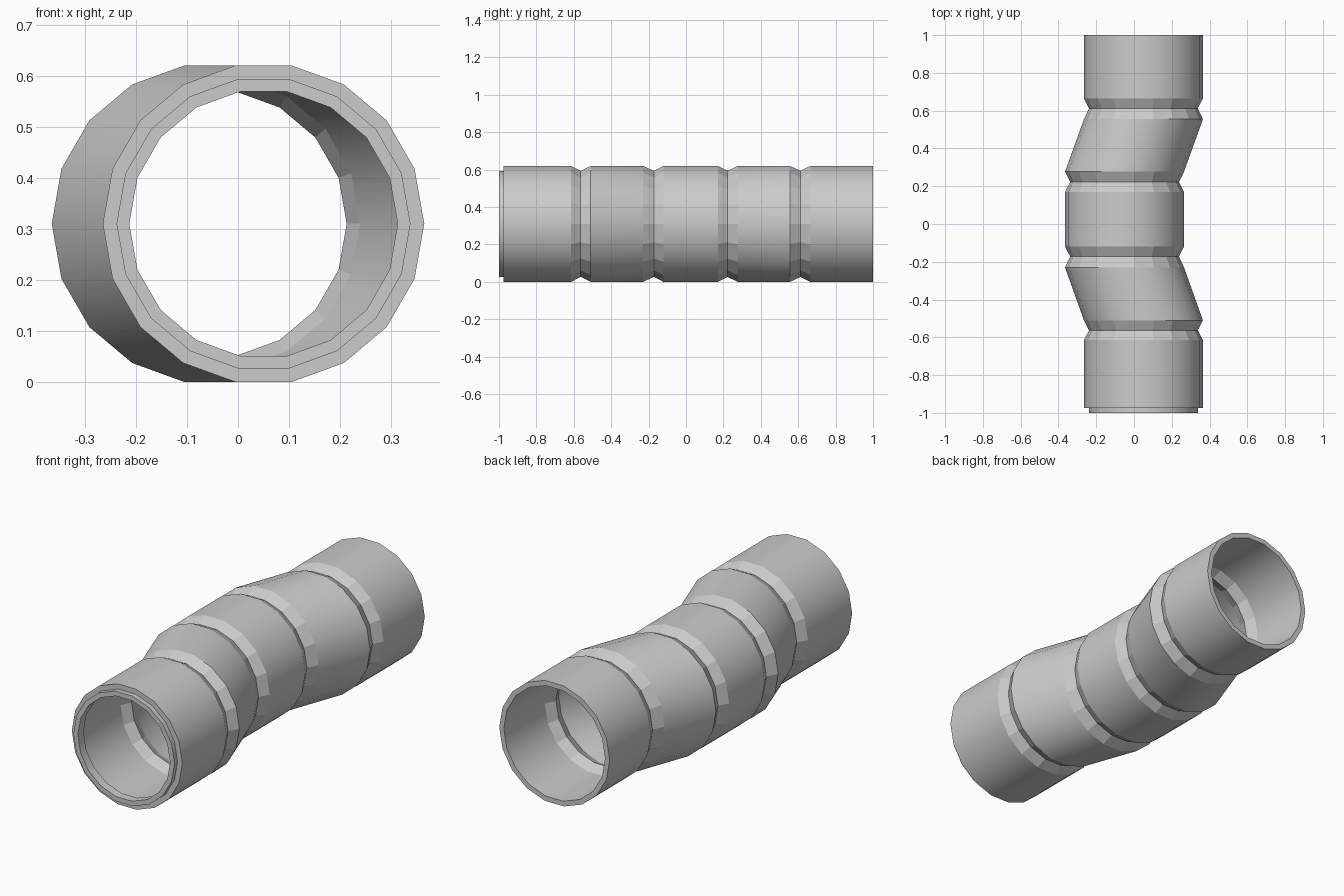
import bpy, math

if "Cube" in bpy.data.objects:
    bpy.data.objects.remove(bpy.data.objects["Cube"])

SIDES = 18
WALL_OUT, WALL_IN = 0.315, 0.289     # barrel radii
GROOVE_OUT, GROOVE_IN = 0.288, 0.263  # radii at the joint grooves
OFF, Z = 0.05, 0.31                   # sideways offset and centre height

# joint grooves: (y before, y at bottom, y after, x centre)
JOINTS = [(-0.615, -0.563, -0.51, OFF),
          (-0.23, -0.172, -0.12, -OFF),
          (0.17, 0.222, 0.277, -OFF),
          (0.555, 0.612, 0.665, OFF)]


def wall(barrel, groove):
    """Rings (y, x centre, radius) along all joints, front to back."""
    rings = []
    for a, b, c, x in JOINTS:
        rings += [(a, x, barrel), (b, x, groove), (c, x, barrel)]
    return rings


# closed loop of rings: front spigot, outer wall, back socket, inner wall
outer = ([(-1, OFF, GROOVE_OUT), (-0.975, OFF, GROOVE_OUT), (-0.975, OFF, WALL_OUT)]
         + wall(WALL_OUT, GROOVE_OUT) + [(1, OFF, WALL_OUT)])
inner = ([(-1, OFF, GROOVE_IN), (-0.955, OFF, GROOVE_IN), (-0.955, OFF, WALL_IN)]
         + wall(WALL_IN, GROOVE_IN) + [(1, OFF, WALL_IN)])
rings = outer + inner[::-1]

verts, faces, smooth = [], [], []
for y, x, r in rings:
    for k in range(SIDES):
        a = math.tau * k / SIDES
        verts.append((x + r * math.cos(a), y, Z + r * math.sin(a)))

n = len(rings)
for i in range(n):
    j = (i + 1) % n
    for k in range(SIDES):
        m = (k + 1) % SIDES
        faces.append((i * SIDES + k, i * SIDES + m, j * SIDES + m, j * SIDES + k))
        # barrels are smooth, groove bevels and rims are flat
        smooth.append(abs(rings[i][2] - rings[j][2]) < 1e-6)

mesh = bpy.data.meshes.new("offset_pipe")
mesh.from_pydata(verts, [], faces)
mesh.flip_normals()
for p, s in zip(mesh.polygons, smooth):
    p.use_smooth = s
mesh.update()

# make sure normals face outward
import bmesh
bm = bmesh.new()
bm.from_mesh(mesh)
bmesh.ops.recalc_face_normals(bm, faces=bm.faces)
bm.to_mesh(mesh)
bm.free()

pipe = bpy.data.objects.new("offset_pipe", mesh)
bpy.context.collection.objects.link(pipe)
